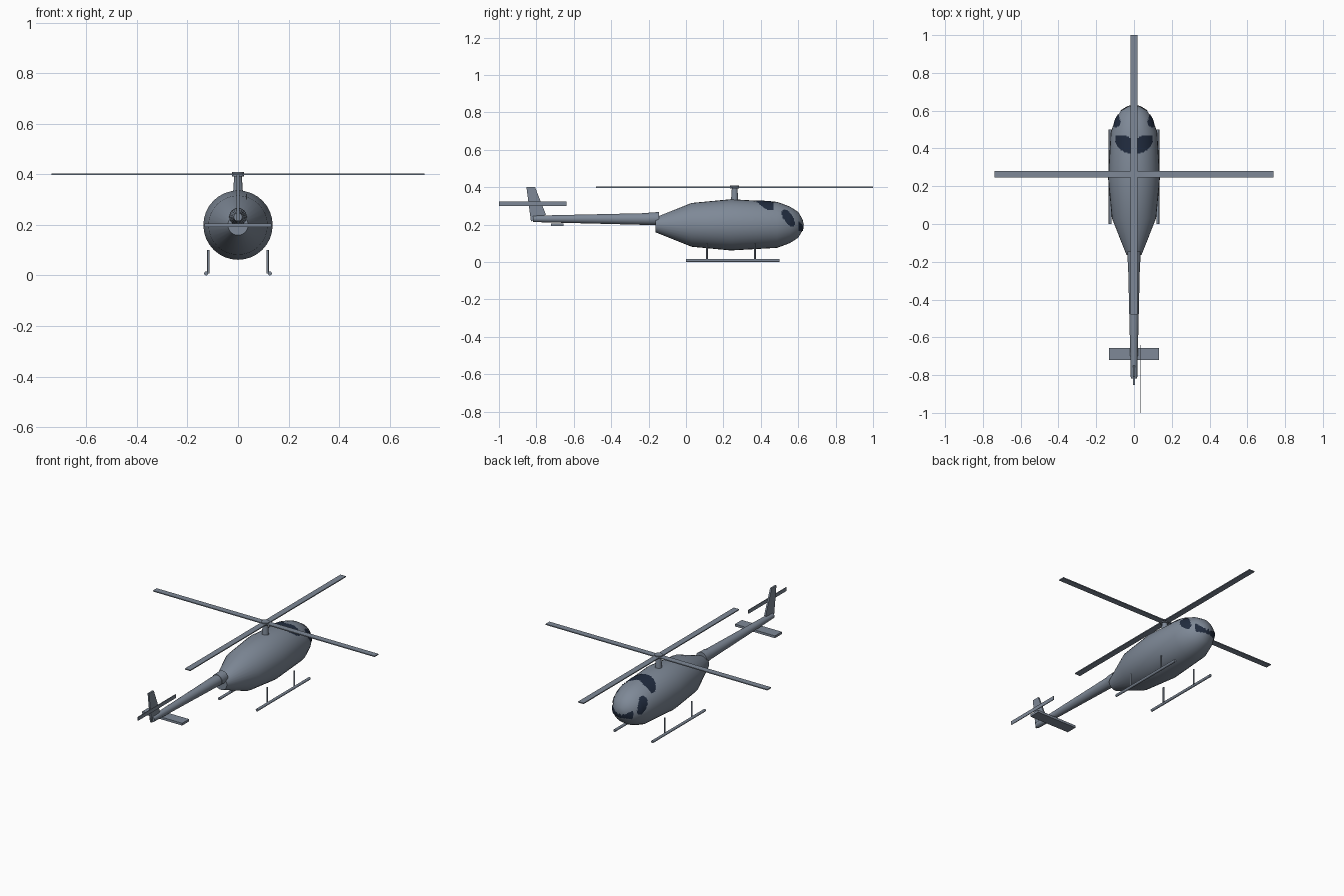
import bpy, bmesh, math

if "Cube" in bpy.data.objects:
    bpy.data.objects.remove(bpy.data.objects["Cube"])

CZ = 0.199  # height of the body axis
PROFILE = [(-0.163, 0.04), (0.03, 0.117), (0.24, 0.137), (0.487, 0.123),
           (0.555, 0.098), (0.60, 0.069), (0.623, 0.03), (0.63, 0.0)]


def material(name, rgb):
    m = bpy.data.materials.new(name)
    m.diffuse_color = (*rgb, 1)
    m.use_nodes = True
    m.node_tree.nodes["Principled BSDF"].inputs["Base Color"].default_value = m.diffuse_color
    return m


paint = material("slate_paint", (0.21, 0.25, 0.31))
glass = material("dark_glass", (0.015, 0.025, 0.05))


def finish(name, bm, smooth=None, mat=paint, recalc=True):
    if recalc:
        bmesh.ops.recalc_face_normals(bm, faces=bm.faces)
    me = bpy.data.meshes.new(name)
    bm.to_mesh(me)
    bm.free()
    ob = bpy.data.objects.new(name, me)
    bpy.context.collection.objects.link(ob)
    me.materials.append(mat)
    if smooth:
        bpy.ops.object.select_all(action='DESELECT')
        ob.select_set(True)
        bpy.context.view_layer.objects.active = ob
        bpy.ops.object.shade_smooth_by_angle(angle=math.radians(smooth))
    return ob


def rings(name, stations, sides=24, smooth=45):
    """Skin circular sections (y, z, radius, x) running along y."""
    bm = bmesh.new()
    loops = []
    for y, z, r, x in stations:
        loops.append([bm.verts.new((x + r * math.sin(i * math.tau / sides), y,
                                    z + r * math.cos(i * math.tau / sides)))
                      for i in range(sides)])
    for a, b in zip(loops, loops[1:]):
        for i in range(sides):
            j = (i + 1) % sides
            bm.faces.new((a[i], a[j], b[j], b[i]))
    bm.faces.new(loops[0])
    bm.faces.new(loops[-1])
    bmesh.ops.remove_doubles(bm, verts=bm.verts, dist=1e-5)
    return finish(name, bm, smooth)


def box(name, loc, size):
    bm = bmesh.new()
    bmesh.ops.create_cube(bm, size=1)
    bmesh.ops.scale(bm, vec=size, verts=bm.verts)
    bmesh.ops.translate(bm, vec=loc, verts=bm.verts)
    return finish(name, bm)


def post(name, x, y, z0, z1, r0, r1, sides=16):
    bm = bmesh.new()
    bmesh.ops.create_cone(bm, cap_ends=True, segments=sides, radius1=r0,
                          radius2=r1, depth=z1 - z0)
    bmesh.ops.translate(bm, vec=(x, y, (z0 + z1) / 2), verts=bm.verts)
    return finish(name, bm, 40)


# Fuselage
rings("fuselage", [(y, CZ, max(r, 1e-7), 0) for y, r in PROFILE], 32, 50)


# Window patches: pieces of a fine skin just outside the fuselage
def radius(y):
    for (y0, r0), (y1, r1) in zip(PROFILE, PROFILE[1:]):
        if y <= y1:
            return r0 + (r1 - r0) * (y - y0) / (y1 - y0)
    return 0


def windshield(x, y, z):
    front = 0.466 - 0.018 * max(0, 1 - abs(x) / 0.04)
    return z > 0.25 and y < front and (x / 0.1) ** 2 + ((0.45 - y) / 0.08) ** 2 < 1


def side_window(x, y, z):
    dy, dz = y - 0.547, z - 0.236
    along, across = 0.55 * dy - 0.83 * dz, 0.83 * dy + 0.55 * dz
    return (along / 0.052) ** 2 + (across / 0.024) ** 2 < 1


def nose_window(x, y, z):
    return y > 0.6 and 0.168 < z < 0.19 + 7 * x * x and z < 0.216


def patch(name, inside):
    bm = bmesh.new()
    ys = [0.36 + 0.006 * k for k in range(41)] + [0.602 + 0.004 * k for k in range(8)]
    n = 120

    def point(y, i):
        r, a = radius(y) + 0.002, i * math.tau / n
        return (r * math.sin(a), y + (0.002 if y > 0.55 else 0), CZ + r * math.cos(a))

    for y0, y1 in zip(ys, ys[1:]):
        for i in range(n):
            if inside(*point((y0 + y1) / 2, i + 0.5)):
                bm.faces.new([bm.verts.new(point(y, k)) for y, k in
                              ((y0, i), (y1, i), (y1, i + 1), (y0, i + 1))])
    bmesh.ops.remove_doubles(bm, verts=bm.verts, dist=1e-4)
    bm.normal_update()
    for f in bm.faces:
        c = f.calc_center_median()
        c.y, c.z = c.y - 0.3, c.z - CZ
        if f.normal.dot(c) < 0:
            f.normal_flip()
    return finish(name, bm, 50, glass, recalc=False)


patch("windshield", windshield)
patch("side_windows", side_window)
patch("nose_window", nose_window)

# Tail boom with its collar
rings("tail_boom", [(-0.19, 0.23, 0.032, 0), (-0.818, 0.231, 0.017, 0)])
rings("boom_collar", [(-0.145, 0.232, 0.035, 0), (-0.2, 0.231, 0.034, 0)])

# Tail fin
bm = bmesh.new()
outline = [(-0.829, 0.217), (-0.749, 0.254), (-0.807, 0.4), (-0.853, 0.4)]
face = bm.faces.new([bm.verts.new((-0.005, y, z)) for y, z in outline])
ext = bmesh.ops.extrude_face_region(bm, geom=[face])
bmesh.ops.translate(bm, vec=(0.01, 0, 0),
                    verts=[v for v in ext["geom"] if isinstance(v, bmesh.types.BMVert)])
bmesh.ops.holes_fill(bm, edges=bm.edges)
finish("tail_fin", bm)

# Stabiliser and tail rotor
box("stabiliser", (0, -0.688, 0.199), (0.266, 0.065, 0.014))
box("tail_rotor_blade", (0.033, -0.82, 0.312), (0.004, 0.36, 0.022))

# Main rotor
post("rotor_mast", 0, 0.26, 0.32, 0.395, 0.02, 0.015)
post("rotor_hub", 0, 0.26, 0.392, 0.409, 0.024, 0.024)
box("rotor_blade_long", (0, 0.26, 0.4), (0.036, 1.48, 0.006))
box("rotor_blade_cross", (0, 0.263, 0.4), (1.476, 0.036, 0.006))

# Landing skids and struts
for side, s in (("left", -1), ("right", 1)):
    rings(side + "_skid", [(0, 0.008, 0.008, s * 0.126), (0.5, 0.008, 0.008, s * 0.126)], 12)
    for end, y in (("rear", 0.112), ("front", 0.368)):
        post(f"{side}_{end}_strut", s * 0.117, y, 0.008, 0.1, 0.005, 0.005, 10)
